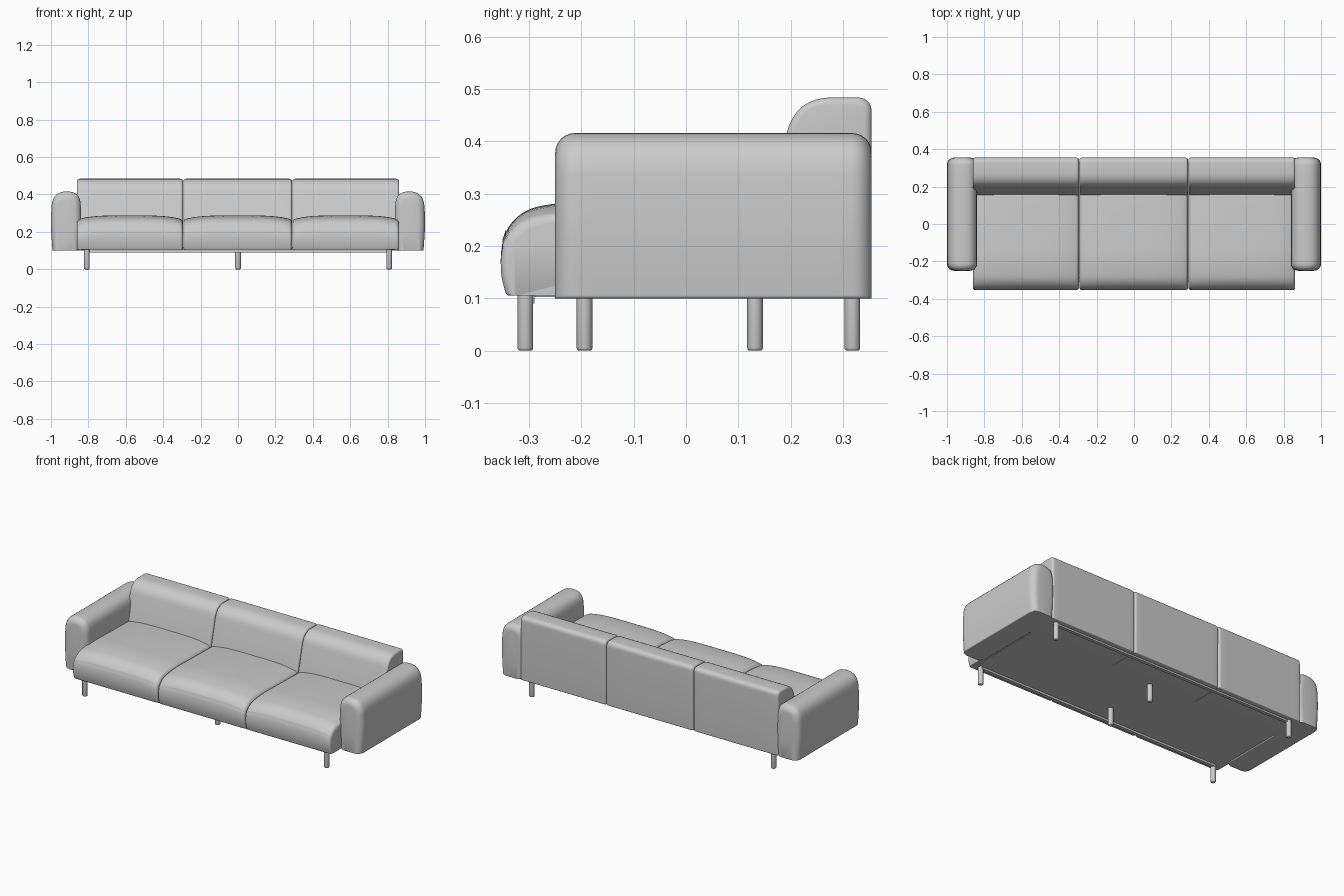
import bpy, bmesh
from math import sin, cos, pi

if "Cube" in bpy.data.objects:
    bpy.data.objects.remove(bpy.data.objects["Cube"])


def rounded(points, steps=8):
    """Polygon of (a, z, radius) turned into a smooth-cornered outline."""
    out = []
    n = len(points)
    for i, (a, z, r) in enumerate(points):
        if r == 0:
            out.append((a, z))
            continue
        ends = []
        for q in (points[i - 1], points[(i + 1) % n]):
            da, dz = q[0] - a, q[1] - z
            length = (da * da + dz * dz) ** 0.5
            ends.append((a + da * r / length, z + dz * r / length))
        (ax, az), (bx, bz) = ends
        for k in range(steps + 1):
            t = k / steps
            u, v, w = (1 - t) ** 2, 2 * t * (1 - t), t * t
            out.append((u * ax + v * a + w * bx, u * az + v * z + w * bz))
    return out


def finish(name, bm, angle=40):
    bmesh.ops.recalc_face_normals(bm, faces=bm.faces)
    mesh = bpy.data.meshes.new(name)
    bm.to_mesh(mesh)
    bm.free()
    ob = bpy.data.objects.new(name, mesh)
    bpy.context.collection.objects.link(ob)
    bpy.ops.object.select_all(action='DESELECT')
    ob.select_set(True)
    bpy.context.view_layer.objects.active = ob
    bpy.ops.object.shade_smooth_by_angle(angle=angle * pi / 180)
    return ob


def cushion(name, points, start, end, r, crown=0.0, along='x'):
    """Sweep an outline between start and end, rounding the ends by r;
    crown lowers the top towards the ends. The base stays flat."""
    outline = rounded(points)
    las, zs = [p[0] for p in outline], [p[1] for p in outline]
    mid, half = (min(las) + max(las)) / 2, (max(las) - min(las)) / 2
    z0, h = min(zs), max(zs) - min(zs)
    arc = [(r * (1 - cos(k * pi / 12)), r * (1 - sin(k * pi / 12))) for k in range(7)]
    stations = [(start + o, d) for o, d in arc]
    stations += [(start + r + (end - start - 2 * r) * k / 16, 0) for k in range(1, 16)]
    stations += [(end - o, d) for o, d in reversed(arc)]
    bm = bmesh.new()
    rings = []
    for s, d in stations:
        u = abs(2 * (s - start) / (end - start) - 1)
        top = 1 - (d + crown * u ** 4) / h
        ring = []
        for a, z in outline:
            a2, z2 = mid + (a - mid) * (1 - d / half), z0 + (z - z0) * top
            ring.append(bm.verts.new((s, a2, z2) if along == 'x' else (a2, s, z2)))
        rings.append(ring)
    n = len(outline)
    for p, q in zip(rings, rings[1:]):
        for i in range(n):
            j = (i + 1) % n
            bm.faces.new((p[i], p[j], q[j], q[i]))
    bm.faces.new(rings[0])
    bm.faces.new(rings[-1])
    return finish(name, bm)


def box(name, x0, x1, y0, y1, z0, z1):
    bm = bmesh.new()
    bmesh.ops.create_cube(bm, size=1)
    for v in bm.verts:
        v.co = ((x0 + x1) / 2 + v.co.x * (x1 - x0),
                (y0 + y1) / 2 + v.co.y * (y1 - y0),
                (z0 + z1) / 2 + v.co.z * (z1 - z0))
    return finish(name, bm)


def leg(name, x, y, radius=0.015, height=0.115):
    bm = bmesh.new()
    bmesh.ops.create_cone(bm, cap_ends=True, segments=24, radius1=radius,
                          radius2=radius, depth=height)
    rim = [e for e in bm.edges if all(v.co.z < 0 for v in e.verts)]
    bmesh.ops.bevel(bm, geom=rim, offset=0.005, segments=3, affect='EDGES', profile=0.5)
    bmesh.ops.translate(bm, verts=bm.verts, vec=(x, y, height / 2))
    return finish(name, bm)


# Seat and back cushions, three across
seat = [(0.17, 0.105, 0), (0.17, 0.28, 0.02), (-0.20, 0.289, 0.06),
        (-0.332, 0.268, 0.06), (-0.363, 0.175, 0.06), (-0.343, 0.105, 0.006)]
back = [(0.354, 0.10, 0.006), (0.355, 0.484, 0.03), (0.21, 0.484, 0.07),
        (0.152, 0.26, 0.02), (0.152, 0.10, 0)]
seams = [-0.863, -0.293, 0.29, 0.863]
for side, x0, x1 in zip(("left", "middle", "right"), seams, seams[1:]):
    cushion(side + "_seat_cushion", seat, x0 + 0.001, x1 - 0.001, 0.016, crown=0.022)
    cushion(side + "_back_cushion", back, x0 + 0.001, x1 - 0.001, 0.014)

# Padded arms
arm = [(0.992, 0.10, 0.006), (1.003, 0.26, 0.08), (0.99, 0.416, 0.075),
       (0.845, 0.416, 0.068), (0.836, 0.26, 0.08), (0.85, 0.10, 0.006)]
for side, s in (("left", -1), ("right", 1)):
    cushion(side + "_arm", [(s * a, z, r) for a, z, r in arm], -0.25, 0.355, 0.038, along='y')

# Base panel and rails
box("base_panel", -0.84, 0.84, -0.29, 0.33, 0.102, 0.12)
for name, y in (("front_rail", -0.30), ("back_rail", 0.314)):
    box(name, -0.81, 0.81, y - 0.01, y + 0.01, 0.09, 0.108)

# Legs: four corners and two inset middle supports
for side, x in (("left", -0.808), ("right", 0.808)):
    leg(side + "_front_leg", x, -0.307)
    leg(side + "_back_leg", x, 0.318)
leg("middle_front_leg", 0, -0.194)
leg("middle_back_leg", 0, 0.132)
